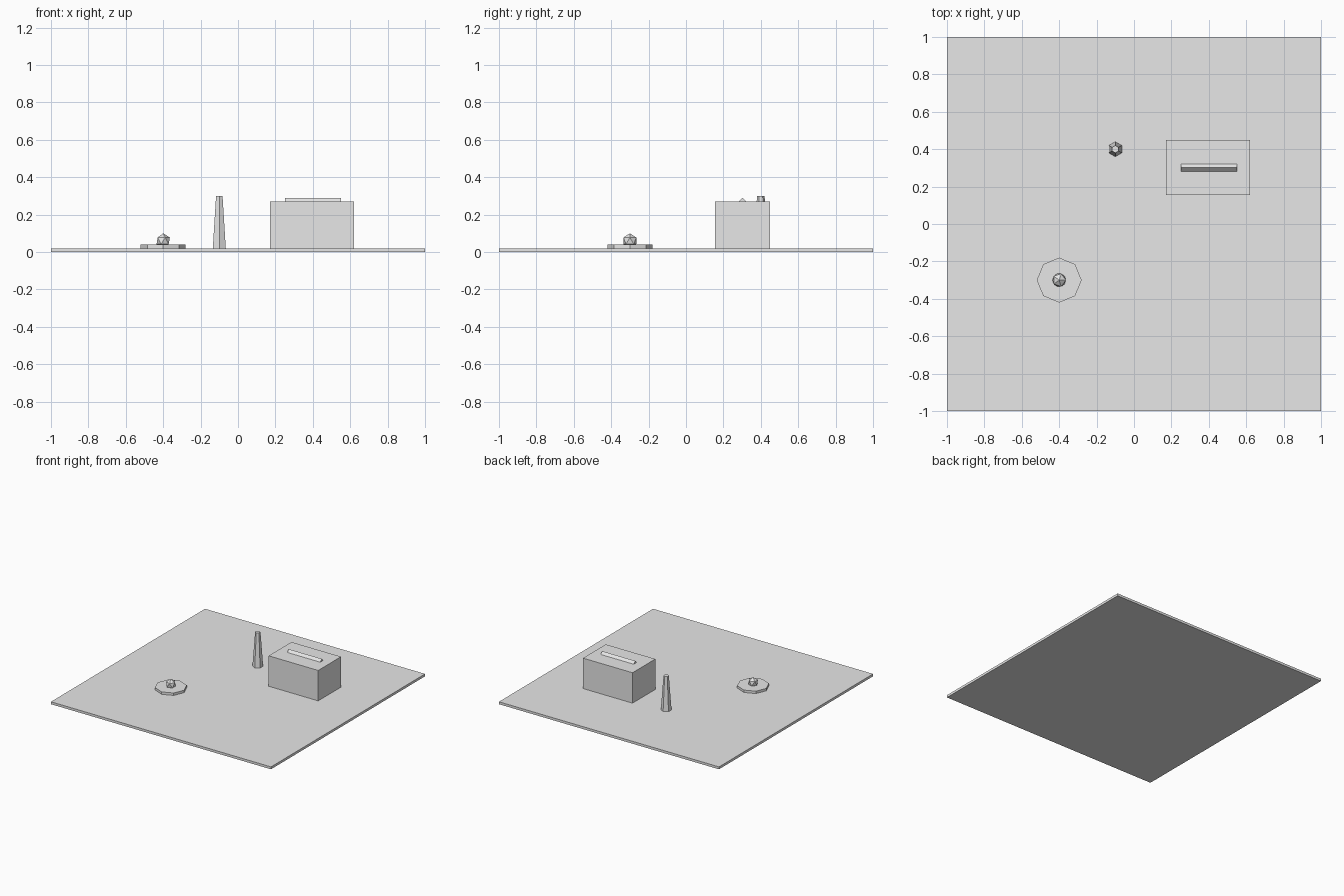
import bpy
import math

default = bpy.data.objects.get("Cube")
if default:
    bpy.data.objects.remove(default, do_unlink=True)

# One plain grey for the whole scene
GREY = (0.8, 0.8, 0.8, 1)
grey = bpy.data.materials.new("light grey")
grey.use_nodes = True
grey.diffuse_color = GREY
grey.node_tree.nodes["Principled BSDF"].inputs["Base Color"].default_value = GREY


def finish(name):
    obj = bpy.context.object
    obj.name = name
    obj.data.materials.append(grey)
    return obj


def box(name, x, y, base, size):
    bpy.ops.mesh.primitive_cube_add(size=1, location=(x, y, base + size[2] / 2))
    obj = finish(name)
    obj.scale = size
    return obj


def column(name, x, y, base, height, sides, bottom, top):
    bpy.ops.mesh.primitive_cone_add(vertices=sides, radius1=bottom, radius2=top,
                                    depth=height, location=(x, y, base + height / 2))
    return finish(name)


GROUND = 0.02

# Ground slab
box("ground", 0, 0, 0, (2, 2, GROUND))

# Building with a low gabled ridge on its roof
box("building", 0.396, 0.302, GROUND, (0.45, 0.296, 0.25))
ridge_length, ridge_half, roof = 0.3, 0.02, 0.27
profile = [(-ridge_half, 0), (ridge_half, 0), (0, ridge_half)]
verts = [(x, y, z) for x in (-ridge_length / 2, ridge_length / 2) for y, z in profile]
faces = [(0, 2, 1), (3, 4, 5)]
faces += [(i, (i + 1) % 3, (i + 1) % 3 + 3, i + 3) for i in range(3)]
mesh = bpy.data.meshes.new("roof_ridge")
mesh.from_pydata(verts, [], faces)
mesh.materials.append(grey)
ridge = bpy.data.objects.new("roof_ridge", mesh)
ridge.location = (0.4, 0.302, roof)
bpy.context.collection.objects.link(ridge)

# Tapered hexagonal chimney
column("chimney", -0.1, 0.4, GROUND, 0.28, 6, 0.04, 0.02)

# Octagonal basin with a faceted ball in it
column("basin", -0.4, -0.3, GROUND, 0.02, 8, 0.12, 0.12)
bpy.ops.mesh.primitive_ico_sphere_add(subdivisions=1, radius=0.04,
                                      location=(-0.4, -0.3, 0.06))
finish("basin_ball")
